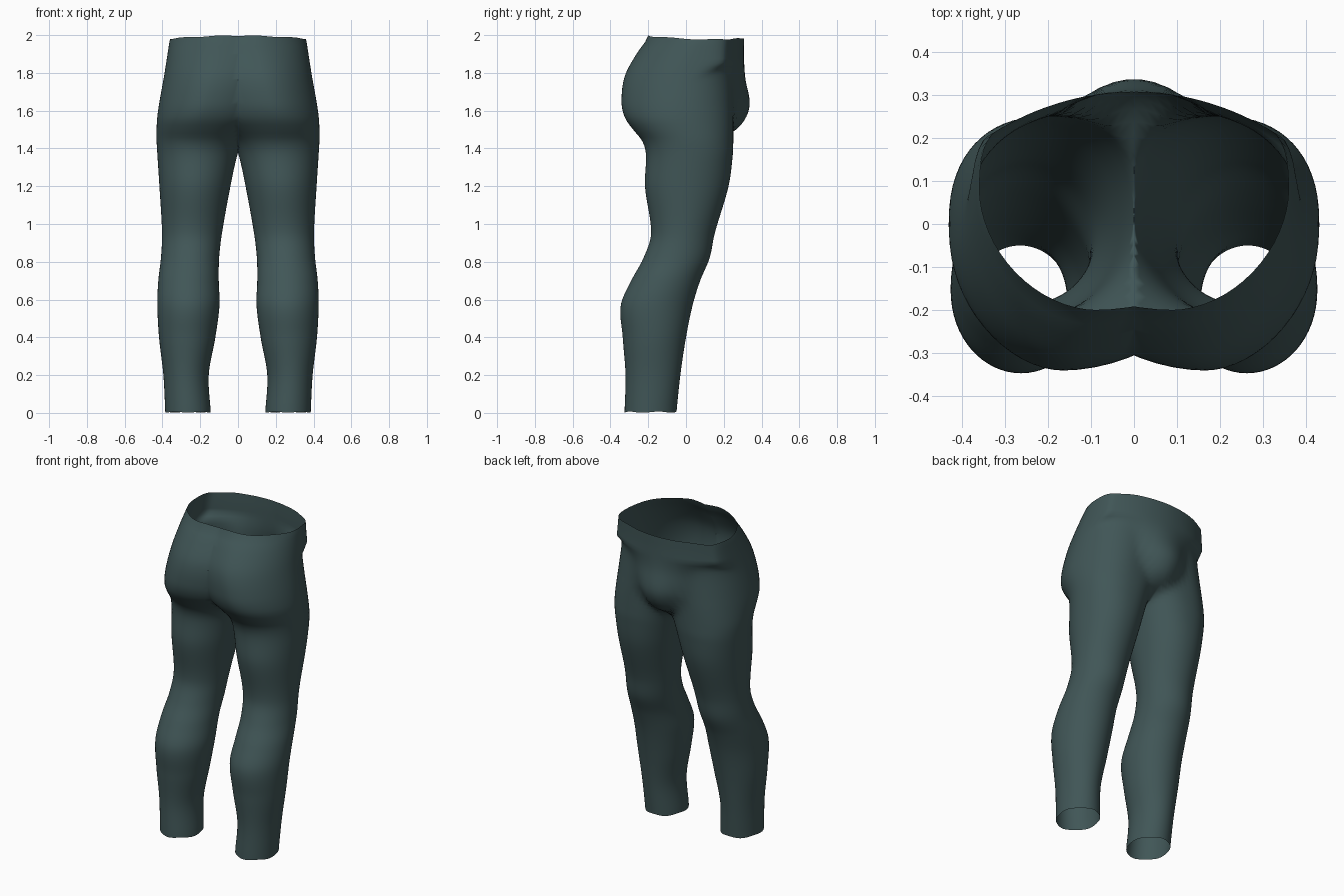
import bpy, bmesh, math

if "Cube" in bpy.data.objects:
    bpy.data.objects.remove(bpy.data.objects["Cube"])

# Ring profile of one side: z, outer x, inner x, centre x, front y, back y, back midline y
RINGS = [
    (0.01, .385, .145, .265, -.325, -.050, -.3),
    (0.20, .395, .155, .275, -.320, -.030, -.3),
    (0.40, .418, .120, .268, -.335, .000, -.3),
    (0.57, .427, .098, .262, -.345, .035, -.3),
    (0.70, .422, .102, .262, -.290, .075, -.3),
    (0.82, .408, .100, .255, -.225, .125, -.3),
    (0.95, .402, .085, .245, -.185, .152, -.3),
    (1.20, .416, .040, .230, -.217, .225, -.2),
    (1.37, .427, .002, .215, -.212, .248, .08),
    (1.44, .431, -.03, .205, -.232, .250, .17),
    (1.50, .431, -.09, .200, -.280, .250, .265),
    (1.56, .428, -.16, .190, -.322, .250, .315),
    (1.64, .417, -.20, .168, -.341, .250, .337),
    (1.78, .392, -.25, .132, -.325, .250, .312),
    (1.90, .373, -.30, .110, -.262, .254, .306),
    (1.985, .360, -.35, .090, -.200, .260, .306),
]
SIDES = 64
STEPS = 90


def ramp(z, lo, hi):
    return min(1, max(0, (z - lo) / (hi - lo)))


def ring_at(z):
    """Smooth interpolation of the ring profile at height z."""
    i = 0
    while i < len(RINGS) - 2 and z > RINGS[i + 1][0]:
        i += 1
    a, b = RINGS[i], RINGS[i + 1]
    p, n = RINGS[max(i - 1, 0)], RINGS[min(i + 2, len(RINGS) - 1)]
    h = b[0] - a[0]
    t = (z - a[0]) / h
    out = []
    for k in range(1, 7):
        ma = (b[k] - p[k]) / (b[0] - p[0]) * h
        mb = (n[k] - a[k]) / (n[0] - a[0]) * h
        out.append((2*t**3 - 3*t*t + 1) * a[k] + (t**3 - 2*t*t + t) * ma
                   + (3*t*t - 2*t**3) * b[k] + (t**3 - t*t) * mb)
    return out


def ring_points(z, frac):
    xo, xi, xc, yf, yb, mid = ring_at(z)
    yc = (yf + yb) / 2 + .05 * ramp(z, 1.55, 1.95)
    squareness = ramp(z, 1.0, 1.35)
    falloff = 5 - 4.1 * ramp(z, 1.48, 1.85)
    pts = []
    for j in range(SIDES):
        a = 2 * math.pi * j / SIDES
        c, s = math.cos(a), math.sin(a)
        # Fuller towards the back, leaner around the seat
        e = 1 - .1 * squareness if s > 0 else 1 + .08 * ramp(z, 1.4, 1.6)
        ce = math.copysign(abs(c) ** e, c)
        se = math.copysign(abs(s) ** e, s)
        x = xc + ce * ((xo - xc) if c > 0 else (xc - xi))
        y = yc + se * ((yb - yc) if s > 0 else (yc - yf))
        # Rounded swelling on the back midline, blended in softly
        if s > 0 and z > 1.3:
            d = mid - falloff * x * x - y
            lift = (d + math.sqrt(d * d + .0003)) / 2
            y += lift * min(1, 2 * s) * ramp(z, 1.34, 1.42)
        # Slightly uneven waist and ankle hems
        dz = 0
        if frac == 1:
            dz = .012 * max(0, -s) - .008 * abs(c) + .002 * math.sin(7 * a)
        elif frac == 0:
            dz = -.006 + .003 * math.sin(5 * a)
        pts.append((x, y, z + dz))
    return pts


# One open tube from ankle to waist, cut on the centre plane
bm = bmesh.new()
z0, z1 = RINGS[0][0], RINGS[-1][0]
rows = []
for i in range(STEPS + 1):
    f = i / STEPS
    rows.append([bm.verts.new(p) for p in ring_points(z0 + (z1 - z0) * f, f)])
for lo, hi in zip(rows, rows[1:]):
    for j in range(SIDES):
        k = (j + 1) % SIDES
        bm.faces.new((lo[j], lo[k], hi[k], hi[j]))
bmesh.ops.bisect_plane(bm, geom=bm.verts[:] + bm.edges[:] + bm.faces[:], dist=1e-5,
                       plane_co=(0, 0, 0), plane_no=(1, 0, 0), clear_inner=True)
for face in bm.faces:
    face.smooth = True
mesh = bpy.data.meshes.new("trousers")
bm.to_mesh(mesh)
bm.free()

trousers = bpy.data.objects.new("trousers", mesh)
bpy.context.collection.objects.link(trousers)

# Mirror to the other leg, welded along the seam
mirror = trousers.modifiers.new("mirror", 'MIRROR')
mirror.use_axis = (True, False, False)
mirror.merge_threshold = 0.001

cloth = bpy.data.materials.new("dark teal cloth")
cloth.diffuse_color = (.052, .093, .095, 1)
cloth.use_nodes = True
cloth.node_tree.nodes["Principled BSDF"].inputs["Base Color"].default_value = cloth.diffuse_color
mesh.materials.append(cloth)
